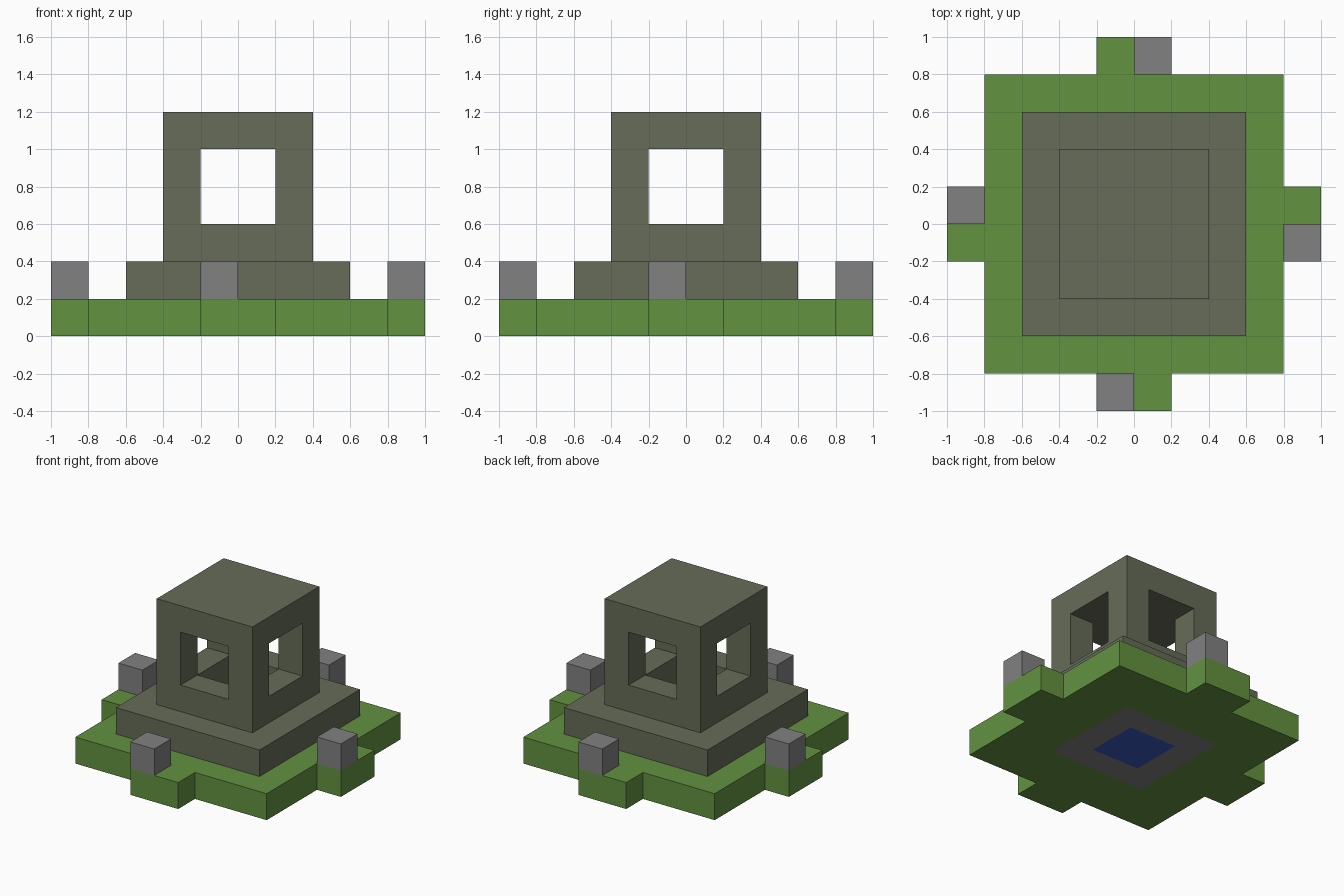
import bpy
import bmesh
from itertools import product
from mathutils import Vector

UNIT = 0.2  # edge length of one block

default = bpy.data.objects.get("Cube")
if default:
    bpy.data.objects.remove(default, do_unlink=True)


def material(name, rgb):
    mat = bpy.data.materials.new(name)
    mat.use_nodes = True
    mat.diffuse_color = (*rgb, 1)
    bsdf = mat.node_tree.nodes["Principled BSDF"]
    bsdf.inputs["Base Color"].default_value = (*rgb, 1)
    return mat


def cells(low, high):
    """All block positions from low up to, not including, high."""
    return set(product(*(range(a, b) for a, b in zip(low, high))))


def slab(half, z0, z1):
    """Centred square slab of blocks."""
    return cells((-half, -half, z0), (half, half, z1))


def build(name, solid, mat):
    """Skin a set of blocks with only its exposed faces, welded together."""
    bm = bmesh.new()
    for cell in solid:
        centre = Vector(cell) + Vector((0.5, 0.5, 0.5))
        for axis, sign in product(range(3), (-1, 1)):
            normal = Vector((0, 0, 0))
            normal[axis] = sign
            neighbour = list(cell)
            neighbour[axis] += sign
            if tuple(neighbour) in solid:
                continue
            u = Vector((0, 0, 0))
            u[(axis + 1) % 3] = 0.5
            v = normal.cross(u)
            middle = centre + normal / 2
            corners = (-u - v, u - v, u + v, v - u)
            bm.faces.new([bm.verts.new((middle + c) * UNIT) for c in corners])
    bmesh.ops.remove_doubles(bm, verts=bm.verts[:], dist=0.001)
    bmesh.ops.recalc_face_normals(bm, faces=bm.faces[:])
    mesh = bpy.data.meshes.new(name)
    bm.to_mesh(mesh)
    bm.free()
    mesh.materials.append(mat)
    obj = bpy.data.objects.new(name, mesh)
    bpy.context.collection.objects.link(obj)
    return obj


grass = material("grass green", (0.122, 0.287, 0.051))
mossy = material("mossy stone", (0.133, 0.150, 0.098))
grey = material("grey stone", (0.22, 0.22, 0.22))
blue = material("water blue", (0.039, 0.100, 0.50))

# Lawn: square with a tab on each side, open in the middle for the well
lawn = slab(4, 0, 1) | cells((-5, -1, 0), (5, 1, 1)) | cells((-1, -5, 0), (1, 5, 1))
build("lawn", lawn - slab(2, 0, 1), grass)

# Well bottom: stone ring around the water
build("well_lining", slab(2, 0, 1) - slab(1, 0, 1), grey)
build("water", slab(1, 0, 1), blue)

# Stepped stone base around the shaft
build("stone_base", slab(3, 1, 2) - slab(1, 1, 2), mossy)

# Well house: rim, corner posts and roof left after carving shaft and windows
shaft = slab(1, 2, 5)
windows = cells((-2, -1, 3), (2, 1, 5)) | cells((-1, -2, 3), (1, 2, 5))
build("well_house", slab(2, 2, 6) - shaft - windows, mossy)

# One boulder on each tab, turned a quarter each time
x, y = -0.5, -4.5
for side in ("front", "left", "back", "right"):
    corner = (int(x - 0.5), int(y - 0.5), 1)
    build(side + "_boulder", {corner}, grey)
    x, y = -y, x
